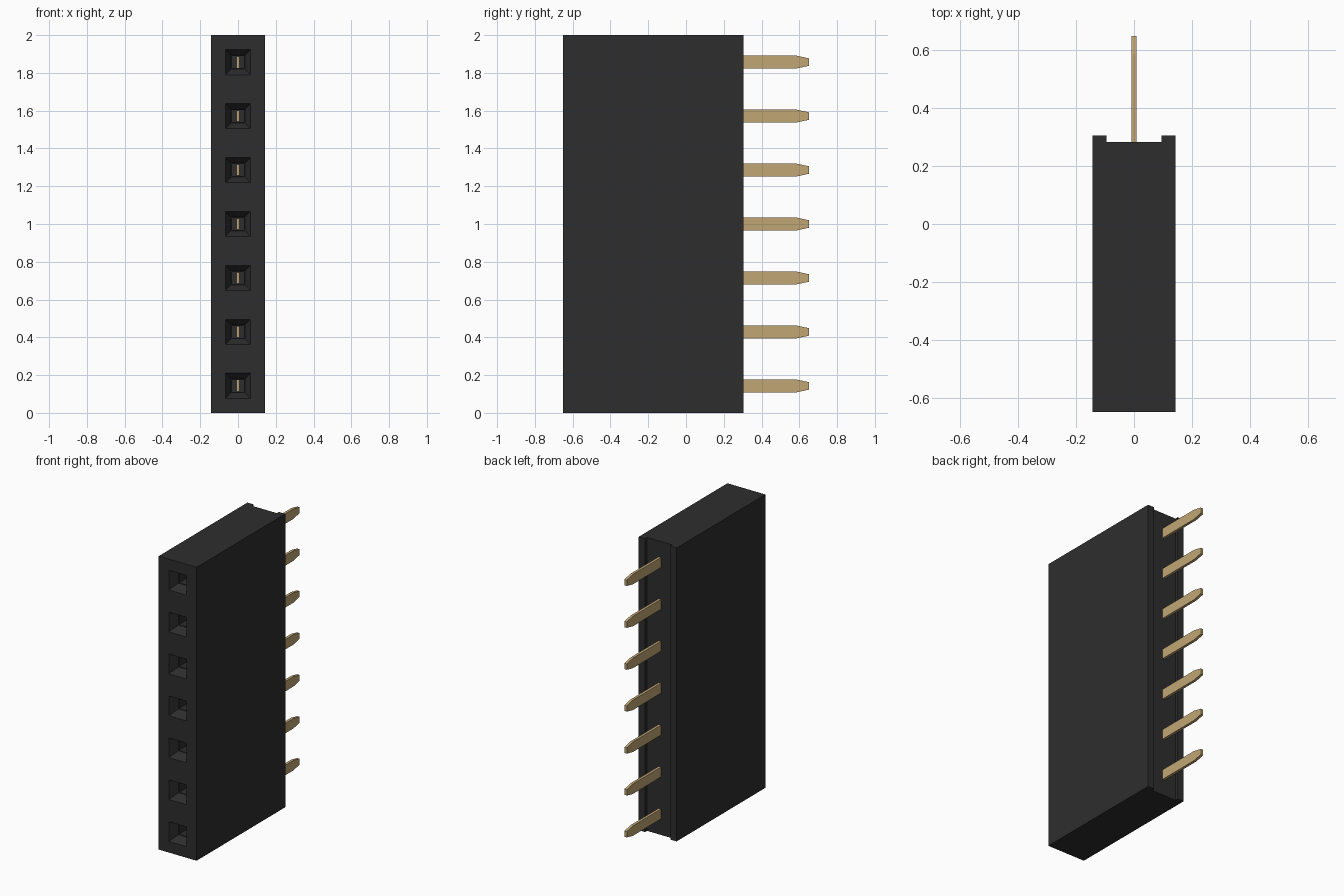
import bpy, bmesh

if "Cube" in bpy.data.objects:
    bpy.data.objects.remove(bpy.data.objects["Cube"])

COUNT = 7
PITCH = 2.0 / COUNT
HALF = PITCH / 2
FRONT, BACK, GROOVE = -0.65, 0.305, 0.283


def material(name, rgb):
    m = bpy.data.materials.new(name)
    m.diffuse_color = (*rgb, 1)
    m.use_nodes = True
    m.node_tree.nodes["Principled BSDF"].inputs["Base Color"].default_value = m.diffuse_color
    return m


def finish(name, bm, mat):
    bmesh.ops.remove_doubles(bm, verts=bm.verts, dist=1e-5)
    bmesh.ops.recalc_face_normals(bm, faces=bm.faces)
    mesh = bpy.data.meshes.new(name)
    bm.to_mesh(mesh)
    bm.free()
    mesh.materials.append(mat)
    obj = bpy.data.objects.new(name, mesh)
    bpy.context.collection.objects.link(obj)
    return obj


def face(bm, pts):
    return bm.faces.new([bm.verts.new(p) for p in pts])


black = material("black plastic", (0.027, 0.027, 0.027))
gold = material("gold metal", (0.533, 0.381, 0.178))

# Housing: a grooved plan profile stacked in one cell per contact
profile = [(HALF, FRONT), (HALF, BACK), (0.095, BACK), (0.095, GROOVE),
           (-0.095, GROOVE), (-0.095, BACK), (-HALF, BACK), (-HALF, FRONT)]
# Socket rings, from the front face inward: half width, half height, y
rings = [(HALF, HALF, FRONT), (0.067, 0.067, FRONT),
         (0.036, 0.036, FRONT + 0.06), (0.032, 0.032, FRONT + 0.06),
         (0.032, 0.032, 0.0)]
bm = bmesh.new()
for i in range(COUNT):
    z0, z1 = i * PITCH, (i + 1) * PITCH
    zc = (z0 + z1) / 2
    for (xa, ya), (xb, yb) in zip(profile, profile[1:]):
        face(bm, [(xa, ya, z0), (xb, yb, z0), (xb, yb, z1), (xa, ya, z1)])
    squares = [[(sx * w, y, zc + sz * h) for sx, sz in
                ((-1, -1), (1, -1), (1, 1), (-1, 1))] for w, h, y in rings]
    for a, b in zip(squares, squares[1:]):
        for k in range(4):
            n = (k + 1) % 4
            face(bm, [a[k], a[n], b[n], b[k]])
    face(bm, squares[-1])
for z in (0, 2):
    face(bm, [(x, y, z) for x, y in profile])
finish("housing", bm, black)

# Pins: flat blades with a tapered tip, seen at the bottom of each socket
side = [(-0.02, -0.03), (0.2, -0.034), (0.585, -0.034), (0.65, -0.02),
        (0.65, 0.02), (0.585, 0.034), (0.2, 0.034), (-0.02, 0.03)]
for i in range(COUNT):
    zc = (i + 0.5) * PITCH
    bm = bmesh.new()
    blade = face(bm, [(-0.009, y, zc + z) for y, z in side])
    ext = bmesh.ops.extrude_face_region(bm, geom=[blade])
    bmesh.ops.translate(bm, vec=(0.018, 0, 0), verts=[
        v for v in ext["geom"] if isinstance(v, bmesh.types.BMVert)])
    finish(f"pin_{i + 1}", bm, gold)
